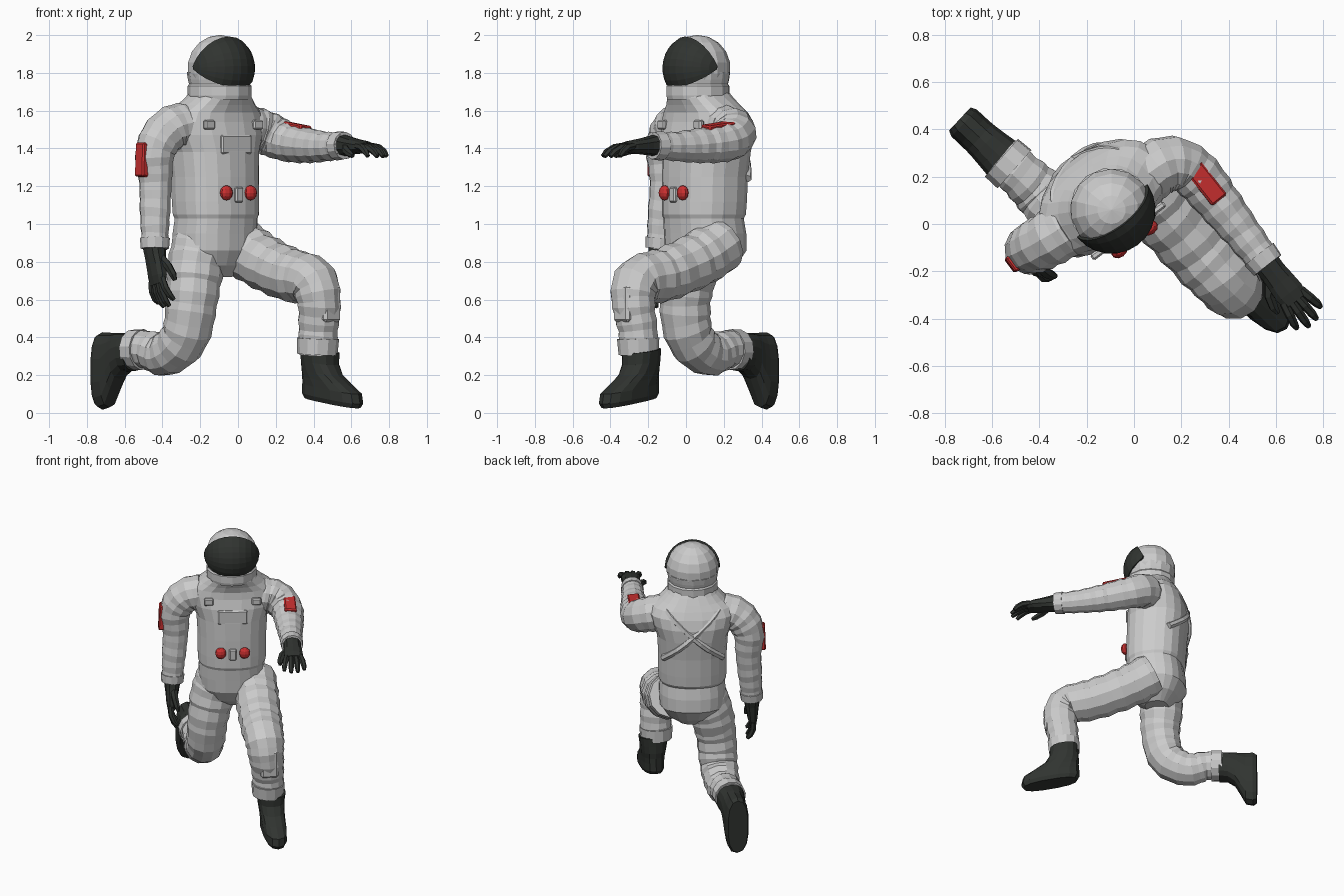
import bpy, bmesh, math, random
from mathutils import Vector, Matrix

if "Cube" in bpy.data.objects:
    bpy.data.objects.remove(bpy.data.objects["Cube"])

random.seed(4)
SIDE, BACK, UP = Vector((.8, .6, 0)), Vector((-.6, .8, 0)), Vector((0, 0, 1))
ORIGIN = Vector((-.11, .085, 0))


def material(name, rgb):
    m = bpy.data.materials.new(name)
    m.diffuse_color = (*rgb, 1)
    m.use_nodes = True
    m.node_tree.nodes["Principled BSDF"].inputs["Base Color"].default_value = m.diffuse_color
    return m


DARK = material("dark_rubber", (.03, .034, .03))
RED = material("red", (.6, .03, .03))


def body(x, y, z):
    """Body coordinates (left, back, up) to world."""
    return ORIGIN + SIDE * x + BACK * y + UP * z


def ring(c, u, v, a, b, n=12, p=2.0):
    out = []
    for i in range(n):
        t = 2 * math.pi * (i + .5) / n
        x, y = math.cos(t), math.sin(t)
        out.append(c + u * math.copysign(abs(x) ** (2 / p), x) * a
                   + v * math.copysign(abs(y) ** (2 / p), y) * b)
    return out


def finish(name, bm, mat):
    bmesh.ops.recalc_face_normals(bm, faces=bm.faces)
    me = bpy.data.meshes.new(name)
    bm.to_mesh(me)
    bm.free()
    if mat:
        me.materials.append(mat)
    ob = bpy.data.objects.new(name, me)
    bpy.context.collection.objects.link(ob)
    return ob


def part(name, lofts, mat=None):
    """Each loft is a list of rings, skinned and capped."""
    bm = bmesh.new()
    for rings in lofts:
        vs = [[bm.verts.new(p) for p in r] for r in rings]
        n = len(vs[0])
        for a, b in zip(vs, vs[1:]):
            for i in range(n):
                bm.faces.new((a[i], a[(i + 1) % n], b[(i + 1) % n], b[i]))
        bm.faces.new(vs[0])
        bm.faces.new(vs[-1])
    return finish(name, bm, mat)


def tube(pts, n=12, steps=3, fold=0.0):
    """Rings along a smooth path of (x, y, z, radius), with cloth folds."""
    P = [Vector(p) for p in pts]
    P = [P[0] * 2 - P[1]] + P + [P[-1] * 2 - P[-2]]
    path = []
    for i in range(1, len(P) - 2):
        a, b, c, d = P[i - 1:i + 3]
        for s in range(steps):
            t = s / steps
            path.append((b * 2 + (c - a) * t + (a * 2 - b * 5 + c * 4 - d) * t * t
                         + (b * 3 - a - c * 3 + d) * t ** 3) / 2)
    path.append(P[-2])
    u, rings = None, []
    for i, q in enumerate(path):
        t = (path[min(i + 1, len(path) - 1)] - path[max(i - 1, 0)]).to_3d().normalized()
        if u is None:
            u = t.orthogonal()
        u = (u - t * u.dot(t)).normalized()
        v = t.cross(u)
        k = 1 + (fold if i % 2 else -fold) * random.uniform(.3, 1)
        tilt = t * random.uniform(-1, 1) * fold * 2
        rings.append(ring(q.to_3d(), u + tilt, v - tilt, q.w * k, q.w * k, n))
    return rings


def box(name, c, x, y, z, size, mat=None, bevel=.008):
    bm = bmesh.new()
    bmesh.ops.create_cube(bm, size=1)
    m = Matrix([x.normalized() * size[0], y.normalized() * size[1], z.normalized() * size[2]]).transposed()
    for vert in bm.verts:
        vert.co = m @ vert.co + c
    ob = finish(name, bm, mat)
    b = ob.modifiers.new("edge", 'BEVEL')
    b.width = bevel
    return ob


# torso: height, back shift, half width, half depth
sections = [(.72, .02, .09, .08), (.78, .02, .17, .15), (.86, .025, .22, .195), (.95, .02, .225, .195),
            (1.03, .01, .22, .19), (1.05, .012, .228, .2), (1.12, .015, .232, .202), (1.25, .02, .232, .205),
            (1.38, .03, .24, .21), (1.47, .035, .275, .205), (1.54, .035, .295, .185), (1.59, .025, .27, .17),
            (1.63, .008, .215, .165), (1.67, -.012, .172, .162), (1.7, -.02, .15, .15)]
part("torso", [[ring(body(0, s, z), SIDE, BACK, a, b, 20, 2.4) for z, s, a, b in sections]])

# helmet, collar and visor
HEAD = Vector((-.095, .06, 1.825))
bm = bmesh.new()
bmesh.ops.create_uvsphere(bm, u_segments=14, v_segments=9, radius=.176,
                          matrix=Matrix.Translation(HEAD))
finish("helmet", bm, None)
part("helmet_collar", [[ring(HEAD + UP * h + BACK * .004, SIDE, BACK, r, r, 14)
                        for h, r in ((-.165, .165), (-.145, .17), (-.095, .17), (-.085, .162), (-.06, .168), (-.02, .174))]])
visor = []
for i in range(13):
    a = math.radians(3 + 174 * i / 12)
    arc = [math.radians(-33 + 97 * j / 8) for j in range(9)]
    pts = [(.186, p) for p in arc] + [(.155, p) for p in reversed(arc)]
    visor.append([HEAD + (SIDE * math.cos(a) + (UP * math.sin(p) - BACK * math.cos(p)) * math.sin(a)) * r
                  for r, p in pts])
part("visor", [visor], DARK)

# arms, cuffs and shoulder patches
arms = {"left": [(.03, .19, 1.515, .12), (.14, .255, 1.485, .118), (.245, .222, 1.44, .108), (.35, .1, 1.418, .096),
                 (.46, -.04, 1.41, .08), (.565, -.175, 1.415, .068)],
        "right": [(-.27, -.01, 1.53, .12), (-.37, -.07, 1.495, .118), (-.437, -.105, 1.39, .107), (-.437, -.105, 1.22, .088),
                  (-.44, -.125, 1.03, .08), (-.44, -.14, .87, .07)]}
for s, pts in arms.items():
    part(s + "_arm", [tube(pts, 12, 4, .04)])
    end, prev = Vector(pts[-1]), Vector(pts[-2])
    d = end - prev
    part(s + "_cuff", [tube([end - d * .35 + Vector((0, 0, 0, .006)), end + Vector((0, 0, 0, .005))], 12, 1)])
box("left_arm_patch", Vector((.305, .17, 1.513)), Vector((.6, -.75, -.12)), Vector((.78, .62, -.1)),
    Vector((.12, .05, 1)), (.18, .08, .04), RED)
box("right_arm_patch", Vector((-.505, -.162, 1.34)), Vector((.03, .02, 1)), Vector((.6, -.8, 0)),
    Vector((-.8, -.6, .03)), (.18, .075, .05), RED)


# gloves: palm, four curled fingers and thumb
def glove(name, base, d, w, palm):
    d = d.normalized()
    w = (w - d * w.dot(d)).normalized()
    n = d.cross(w)
    n = n if n.dot(palm) > 0 else -n

    def at(x, y, z, r):
        return (*(base + d * x + w * y + n * z), r)
    lofts = [[ring(base + d * x, w, n, a, b, 10, 2.5) for x, a, b in
              ((-.02, .06, .058), (.03, .058, .05), (.08, .062, .042), (.14, .066, .035), (.185, .058, .025))]]
    for i, length in enumerate((.12, .145, .14, .11)):
        y = .045 - .03 * i
        f = y * 1.25
        lofts.append(tube([at(.16, y, -.005, .02), at(.16 + length * .45, f, .0, .02),
                           at(.16 + length * .8, f * 1.15, .02, .018), at(.16 + length, f * 1.2, .042, .012)], 6, 1))
    lofts.append(tube([at(.05, .035, .01, .026), at(.1, .075, .02, .023), at(.15, .09, .035, .02),
                       at(.18, .09, .045, .012)], 6, 1))
    part(name, lofts, DARK)


glove("left_glove", Vector((.57, -.18, 1.415)), Vector((.6, -.77, -.05)), Vector((-.8, -.6, 0)), -UP)
glove("right_glove", Vector((-.44, -.14, .86)), Vector((.1, -.2, -1)), Vector((.6, -.8, 0)), SIDE)

# legs with ankle bands
legs = {"left": [(-.01, .19, .9, .15), (.11, .065, .812, .147), (.27, -.115, .732, .142), (.39, -.248, .7, .132),
                 (.428, -.28, .6, .118), (.425, -.255, .44, .106), (.42, -.25, .31, .1)],
        "right": [(-.19, .06, .92, .15), (-.225, .025, .77, .15), (-.245, -.005, .58, .135), (-.283, .022, .4, .128),
                  (-.385, .12, .312, .116), (-.475, .205, .335, .102), (-.56, .28, .335, .1)]}
for s, pts in legs.items():
    part(s + "_leg", [tube(pts, 12, 4, .04)])
    end, prev = Vector(pts[-1]), Vector(pts[-2])
    part(s + "_ankle_band", [tube([end.lerp(prev, .65) + Vector((0, 0, 0, .008)), end + Vector((0, 0, 0, .007))], 12, 1)])


# boots: height, forward shift, half width, half length
def boot(name, ankle, toe, up, shift=0):
    toe = toe.normalized()
    up = (up - toe * up.dot(toe)).normalized()
    wide = toe.cross(up)
    rows = [(0, .1, .068, .19), (.025, .1, .08, .205), (.075, .095, .08, .198), (.115, .055, .081, .155),
            (.15, .02, .084, .122), (.2, .002, .09, .102), (.26, 0, .098, .1)]
    part(name, [[ring(ankle + up * (h - .25) + toe * (f + shift * (1 - h / .26)), wide, toe, a, b, 14, 2.5)
                 for h, f, a, b in rows]], DARK)


boot("left_boot", Vector((.432, -.235, .32)), Vector((.7, -.68, -.15)), UP, .035)
boot("right_boot", Vector((-.553, .273, .322)), -UP, Vector((.73, -.68, 0)))

# chest dials, shoulder buckles and back straps
for s, x in (("right", -.08), ("left", .08)):
    bm = bmesh.new()
    bmesh.ops.create_uvsphere(bm, u_segments=10, v_segments=6, radius=1)
    m = Matrix([SIDE * .038, BACK * .028, UP * .04]).transposed()
    for vert in bm.verts:
        vert.co = m @ vert.co + body(x, -.188, 1.165)
    finish(s + "_chest_dial", bm, RED)
    box(s + "_buckle", body(x * 2, -.142, 1.525), SIDE, BACK, UP, (.065, .03, .05))
    # strap from the shoulder, crossing the back
    k = math.copysign(1, x)
    strap = [(.19, .06, 1.605), (.17, .15, 1.58), (.11, .2, 1.52), (0, .232, 1.42), (-.1, .22, 1.33), (-.2, .15, 1.24)]
    part(s + "_strap", [tube([(*body(a * k, b, c), .023) for a, b, c in strap], 6, 2)])
# control block and chest pocket
box("control_block", body(0, -.188, 1.155), SIDE, BACK, UP, (.05, .03, .08))
box("chest_pocket", body(0, -.165, 1.42), SIDE, BACK, UP, (.2, .025, .1))
# shin pocket
box("left_shin_pocket", Vector((.49, -.332, .58)), Vector((.73, .68, 0)), Vector((.68, -.73, 0)), UP,
    (.12, .05, .2), None, .015)
